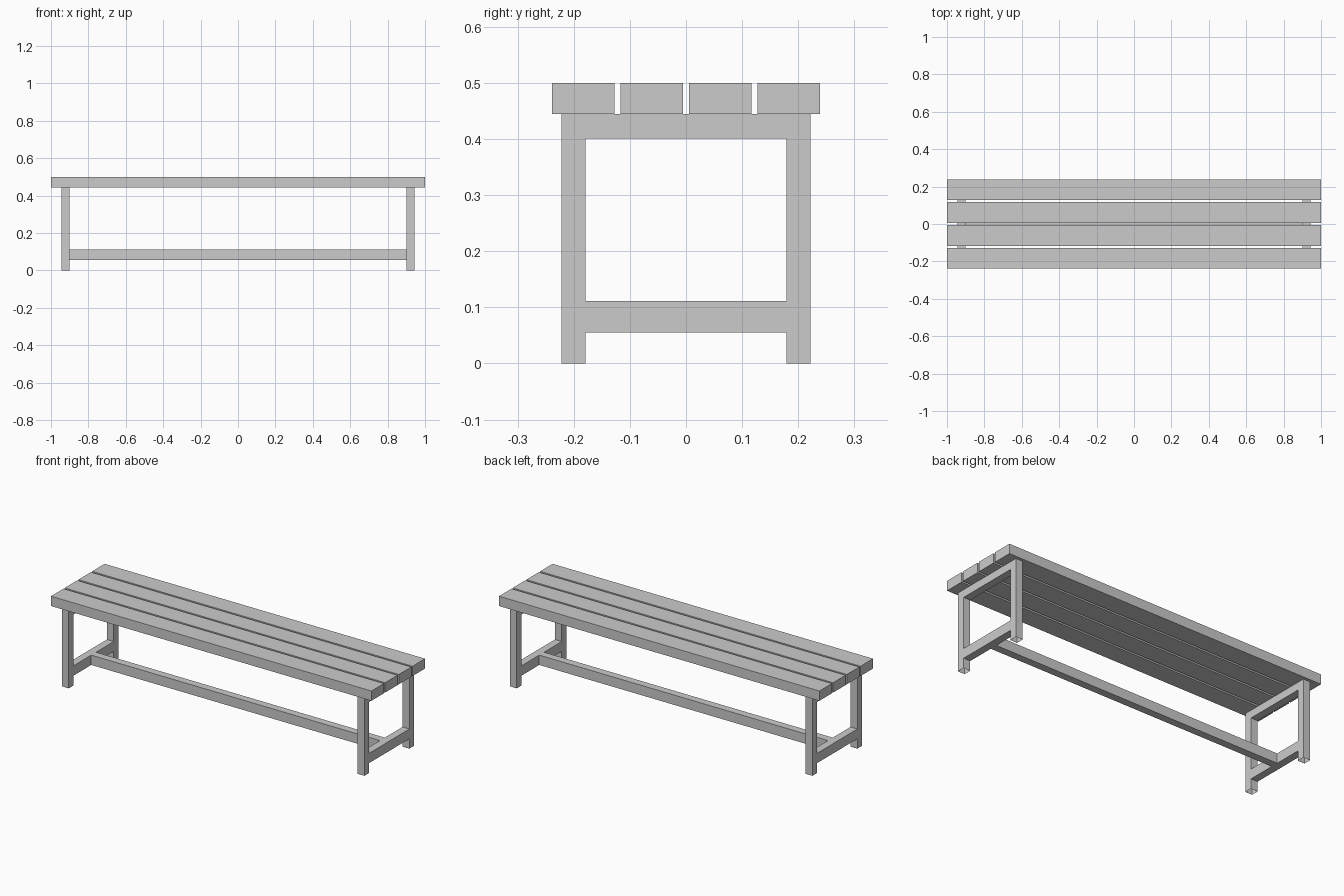
import bpy
import bmesh

if "Cube" in bpy.data.objects:
    bpy.data.objects.remove(bpy.data.objects["Cube"])


def make_object(name, bm):
    bmesh.ops.recalc_face_normals(bm, faces=bm.faces)
    mesh = bpy.data.meshes.new(name)
    bm.to_mesh(mesh)
    bm.free()
    obj = bpy.data.objects.new(name, mesh)
    bpy.context.collection.objects.link(obj)
    return obj


def box(name, center, size):
    bm = bmesh.new()
    bmesh.ops.create_cube(bm, size=1)
    for v in bm.verts:
        v.co = [c + a * s for c, a, s in zip(center, v.co, size)]
    return make_object(name, bm)


SEAT_TOP, FRAME_TOP = 0.5, 0.4445
RAIL_LOW, RAIL_HIGH = 0.0555, 0.111
FRAME_OUT, FRAME_IN = 0.944, 0.901

# Seat slats
for i in range(4):
    y = (i - 1.5) * 0.1222
    box(f"seat_slat_{i + 1}", (0, y, (SEAT_TOP + FRAME_TOP) / 2),
        (2, 0.111, SEAT_TOP - FRAME_TOP))

# End frame: two legs with a low and a high rail, extruded from one flat profile
ys = [-0.222, -0.179, 0.179, 0.222]
zs = [0, RAIL_LOW, RAIL_HIGH, 0.401, FRAME_TOP]
bm = bmesh.new()
for j in range(3):
    for k in range(4):
        if j != 1 or k in (1, 3):
            corners = [(j, k), (j + 1, k), (j + 1, k + 1), (j, k + 1)]
            bm.faces.new([bm.verts.new((FRAME_IN, ys[a], zs[b])) for a, b in corners])
bmesh.ops.remove_doubles(bm, verts=bm.verts, dist=1e-4)
bmesh.ops.recalc_face_normals(bm, faces=bm.faces)
ext = bmesh.ops.extrude_face_region(bm, geom=bm.faces[:], use_keep_orig=True)
new_verts = [g for g in ext["geom"] if isinstance(g, bmesh.types.BMVert)]
bmesh.ops.translate(bm, verts=new_verts, vec=(FRAME_OUT - FRAME_IN, 0, 0))

# Leg bottoms are open
feet = [f for f in bm.faces if all(v.co.z < 1e-4 for v in f.verts)]
bmesh.ops.delete(bm, geom=feet, context="FACES_ONLY")
frame = make_object("end_frames", bm)
mirror = frame.modifiers.new("mirror", "MIRROR")
mirror.use_axis = (True, False, False)

# Long stretcher between the low rails
box("stretcher", (0, 0, (RAIL_LOW + RAIL_HIGH) / 2),
    (2 * FRAME_IN, 0.043, RAIL_HIGH - RAIL_LOW))
